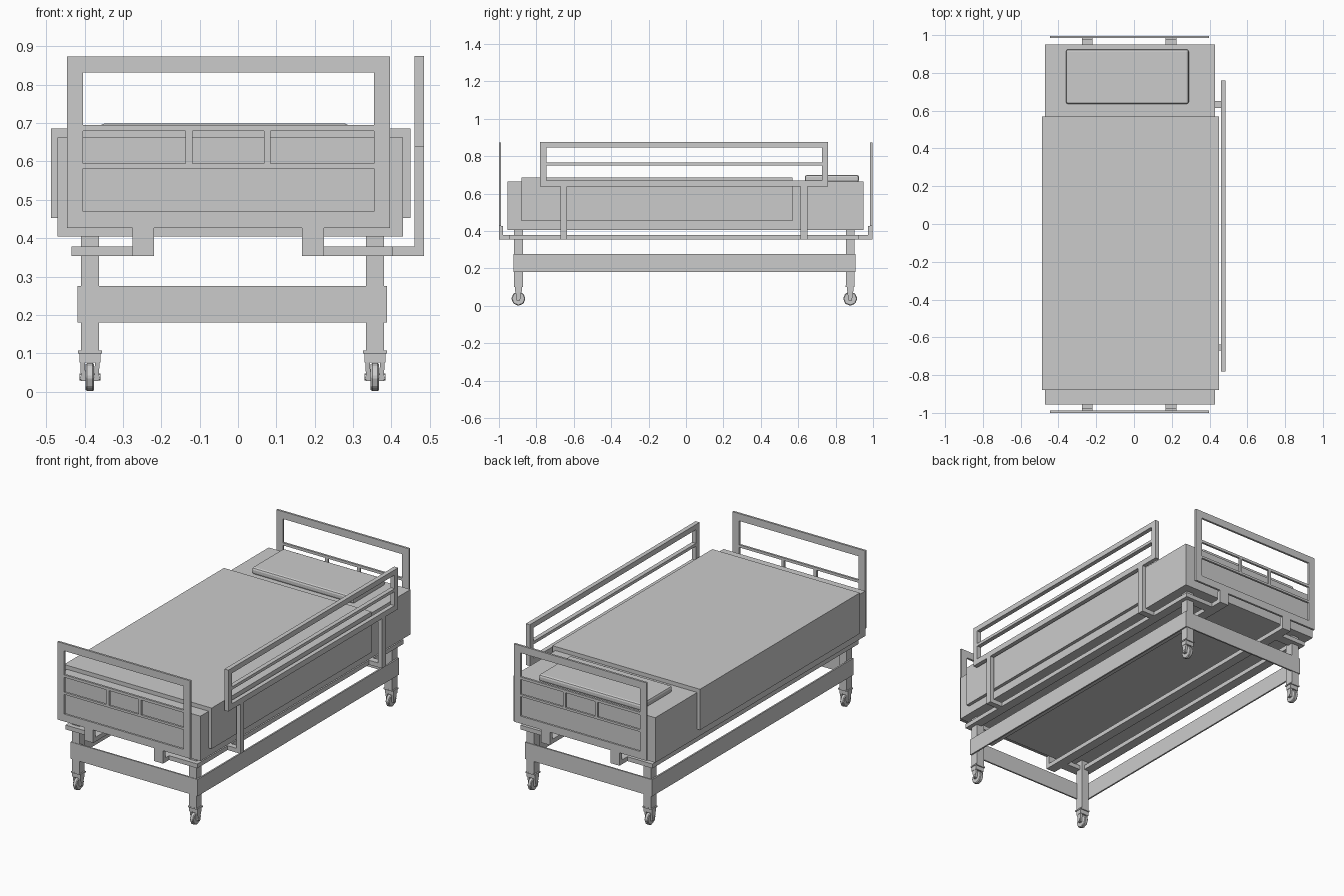
import bpy, bmesh, math
from mathutils import Matrix, Vector

cube = bpy.data.objects.get("Cube")
if cube:
    bpy.data.objects.remove(cube, do_unlink=True)

grey = bpy.data.materials.new("light grey")
grey.use_nodes = True
colour = (0.6, 0.6, 0.6, 1)
grey.diffuse_color = colour
grey.node_tree.nodes["Principled BSDF"].inputs["Base Color"].default_value = colour


def finish(name, bm):
    mesh = bpy.data.meshes.new(name)
    bm.to_mesh(mesh)
    bm.free()
    mesh.materials.append(grey)
    ob = bpy.data.objects.new(name, mesh)
    bpy.context.collection.objects.link(ob)
    return ob


def add_box(bm, x, y, z):
    """Box from (low, high) pairs on each axis."""
    size = Vector((x[1] - x[0], y[1] - y[0], z[1] - z[0]))
    mid = Vector((sum(x), sum(y), sum(z))) / 2
    place = Matrix.Translation(mid) @ Matrix.Diagonal(size).to_4x4()
    return bmesh.ops.create_cube(bm, size=1, matrix=place)["verts"]


def boxes(name, items):
    bm = bmesh.new()
    for item in items:
        add_box(bm, *item)
    return finish(name, bm)


def bevel(ob, width, segments):
    mod = ob.modifiers.new("soft edge", "BEVEL")
    mod.width = width
    mod.segments = segments


# Bedding
boxes("mattress", [((-.47, .43), (-.955, .95), (.405, .663))])
boxes("blanket", [((-.488, .449), (-.88, .57), (.452, .686))])
pillow = boxes("pillow", [((-.36, .29), (.635, .925), (.66, .699))])
bevel(pillow, .012, 2)

# End boards: stiles and rails around open panels
LEFT, RIGHT = (-.446, -.404), (.354, .396)
INNER = (-.404, .354)
SUPPORTS = ((-.275, -.219), (.167, .224))
for name, y in (("foot_board", (-1, -.988)), ("head_board", (.984, .996))):
    parts = [(s, y, (.427, .874)) for s in (LEFT, RIGHT)]
    parts += [(INNER, y, z) for z in ((.832, .874), (.68, .695), (.582, .595), (.427, .47))]
    parts += [(x, y, (.595, .68)) for x in ((-.137, -.118), (.068, .085))]
    boxes(name, parts)

# Long bearers with upturned ends that carry the boards
for side, x in zip(("right", "left"), SUPPORTS):
    boxes(side + "_bearer", [
        (x, (-1, .996), (.353, .378)),
        (x, (-1, -.978), (.378, .427)),
        (x, (.974, .996), (.378, .427))])

# Side frames under the mattress, tied to the bearers at each end
for side, outer, tie in (("right", (-.434, -.38), (-.38, -.275)),
                         ("left", (.35, .403), (.224, .35))):
    boxes(side + "_side_frame", [
        (outer, (-.945, .925), (.353, .378)),
        (tie, (-.945, -.89), (.353, .378)),
        (tie, (.87, .925), (.353, .378))])

# Guard rail with posts and brackets on the left side
RAIL_X = (.46, .485)
rail = [(RAIL_X, y, (.638, .875)) for y in ((-.78, -.747), (.727, .76))]
rail += [(RAIL_X, (-.747, .727), z) for z in ((.638, .67), (.75, .767), (.845, .875))]
boxes("guard_rail", rail)
for name, y in (("front", (-.67, -.637)), ("rear", (.613, .65))):
    boxes(name + "_rail_post", [
        (RAIL_X, y, (.353, .638)),
        ((.403, .46), y, (.353, .378))])

# Lower skirt of thin plates around the legs
SKIRT_Z, T = (.18, .276), .009
boxes("base_frame", [
    ((-.418, -.418 + T), (-.922, .905), SKIRT_Z),
    ((.389 - T, .389), (-.922, .905), SKIRT_Z),
    ((-.418 + T, .389 - T), (-.922, -.922 + T), SKIRT_Z),
    ((-.418 + T, .389 - T), (.905 - T, .905), SKIRT_Z)])


def disc(name, x, y, z, radius, width, sides):
    bm = bmesh.new()
    place = Matrix.Translation((x, y, z)) @ Matrix.Rotation(math.pi / 2, 4, "Y")
    bmesh.ops.create_cone(bm, cap_ends=True, segments=sides, radius1=radius,
                          radius2=radius, depth=width, matrix=place)
    return finish(name, bm)


def span(c, half):
    return (c - half, c + half)


def caster(name, x, y):
    boxes(name + "_caster_mount", [
        (span(x, .031), span(y, .024), (.1, .107)),
        (span(x, .027), span(y, .018), (.076, .1))])
    # Tapered fork arms
    bm = bmesh.new()
    for s in (-1, 1):
        arm = add_box(bm, span(x + s * .019, .006), span(y, .016), (.028, .076))
        for v in arm:
            if v.co.z < .05:
                v.co.y = y + (v.co.y - y) * .55
                v.co.x -= s * .002
    finish(name + "_caster_fork", bm)
    bevel(disc(name + "_wheel", x, y, .038, .038, .022, 8), .004, 1)
    disc(name + "_axle", x, y, .038, .009, .054, 8)


# Legs and casters
for side, x in (("right", -.386), ("left", .357)):
    for end, y in (("front", -.896), ("rear", .878)):
        name = end + "_" + side
        boxes(name + "_leg", [(span(x, .0235), span(y, .0235), (.105, .406))])
        caster(name, x, y)
